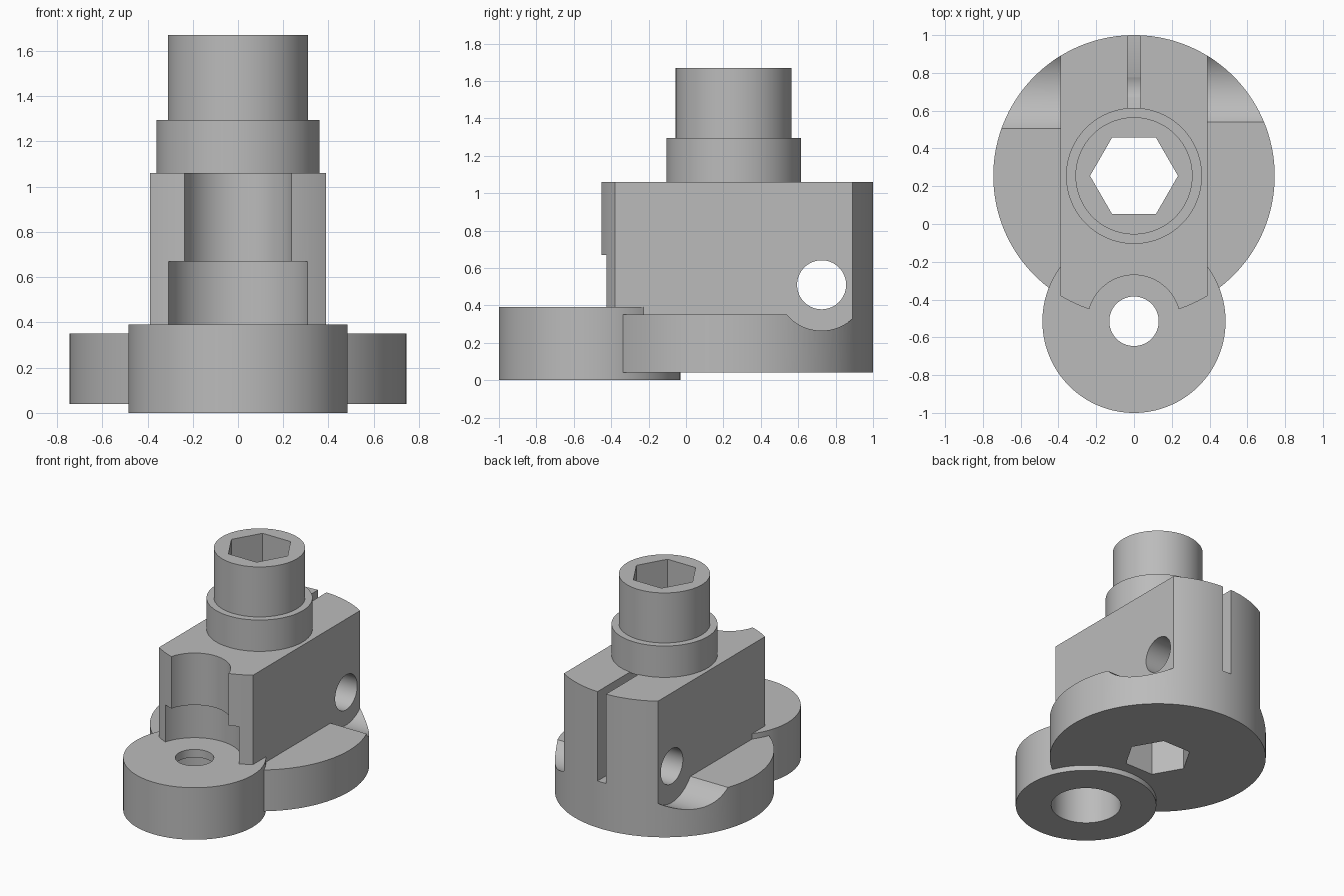
import bpy, bmesh, math
from mathutils import Matrix

if "Cube" in bpy.data.objects:
    bpy.data.objects.remove(bpy.data.objects["Cube"])

grey = bpy.data.materials.new("plain grey")
grey.use_nodes = True
colour = (0.5, 0.5, 0.5, 1)
grey.diffuse_color = colour
grey.node_tree.nodes["Principled BSDF"].inputs["Base Color"].default_value = colour


def finish(name, bm):
    bmesh.ops.recalc_face_normals(bm, faces=bm.faces)
    mesh = bpy.data.meshes.new(name)
    bm.to_mesh(mesh)
    bm.free()
    mesh.materials.append(grey)
    obj = bpy.data.objects.new(name, mesh)
    bpy.context.collection.objects.link(obj)
    return obj


def prism(name, outline, low, high, along_x=False):
    """Extrude an outline along z, or a (y, z) outline along x."""
    bm = bmesh.new()
    place = (lambda a, b, h: (h, a, b)) if along_x else (lambda a, b, h: (a, b, h))
    bottom = bm.faces.new([bm.verts.new(place(a, b, low)) for a, b in outline])
    top = bmesh.ops.extrude_face_region(bm, geom=[bottom])["geom"]
    for v in top:
        if isinstance(v, bmesh.types.BMVert):
            v.co = v.co + (Matrix.Identity(3)[0 if along_x else 2] * (high - low))
    return finish(name, bm)


def circle(a, b, radius, sides=96):
    return [(a + radius * math.cos(math.tau * i / sides),
             b + radius * math.sin(math.tau * i / sides)) for i in range(sides)]


def combine(target, tool, operation):
    tool.hide_render = True
    mod = target.modifiers.new(operation.lower(), "BOOLEAN")
    mod.operation, mod.solver, mod.object = operation, "EXACT", tool
    bpy.context.view_layer.objects.active = target
    bpy.ops.object.modifier_apply(modifier=mod.name)
    bpy.data.objects.remove(tool)


def cut(tool):
    combine(body, tool, "DIFFERENCE")


def add(tool):
    combine(body, tool, "UNION")


MAIN_Y, EAR_Y = 0.255, -0.515      # axes of the main bore and the front ear
BOLT_Y, BOLT_Z = 0.725, 0.51       # axis of the cross bolt

# Main round body, trimmed to a flat sided block above the flange
body = prism("clamp_body", circle(0, MAIN_Y, 0.745, 144), 0.04, 1.06)


def side_trim(side, radius):
    """Flat side cut whose lower edge dips round the bolt head."""
    flange = 0.35
    half = math.asin((BOLT_Z - flange) / radius)
    steps = 32
    arc = []
    for i in range(steps + 1):
        t = math.pi + half + (math.pi - 2 * half) * i / steps
        arc.append((BOLT_Y + radius * math.cos(t), BOLT_Z + radius * math.sin(t)))
    outline = [(-2, flange)] + arc + [(2, flange), (2, 2), (-2, 2)]
    low, high = sorted((side * 0.39, side))
    cut(prism("side_trim", outline, low, high, True))


side_trim(1, 0.245)
side_trim(-1, 0.272)

# Stepped round pocket above the ear
cut(prism("pocket_upper", circle(0, EAR_Y, 0.245), 0.6, 1.2))
cut(prism("pocket_lower", circle(0, EAR_Y, 0.32), 0.37, 0.67))

# Clamping slot at the back
cut(prism("slot", [(-0.035, MAIN_Y), (0.035, MAIN_Y), (0.035, 1.2), (-0.035, 1.2)], 0.39, 1.2))

# Front ear and stepped collar
add(prism("ear", circle(0, EAR_Y, 0.485, 128), 0, 0.39))
add(prism("collar", circle(0, MAIN_Y, 0.36), 1.055, 1.295))
add(prism("neck", circle(0, MAIN_Y, 0.31), 1.2, 1.67))

# Hexagonal bore, cross bolt hole and counterbored ear hole
cut(prism("hex_bore", circle(0, MAIN_Y, 0.233, 6), -1, 2))
cut(prism("bolt_hole", circle(BOLT_Y, BOLT_Z, 0.131), -1, 1, True))
cut(prism("ear_hole", circle(0, EAR_Y, 0.131), -0.5, 0.6))
cut(prism("ear_counterbore", circle(0, EAR_Y, 0.24), -0.5, 0.33))

# Smooth round walls with crisp edges
bpy.ops.object.select_all(action="DESELECT")
body.select_set(True)
bpy.context.view_layer.objects.active = body
bpy.ops.object.shade_smooth_by_angle(angle=math.radians(25))
